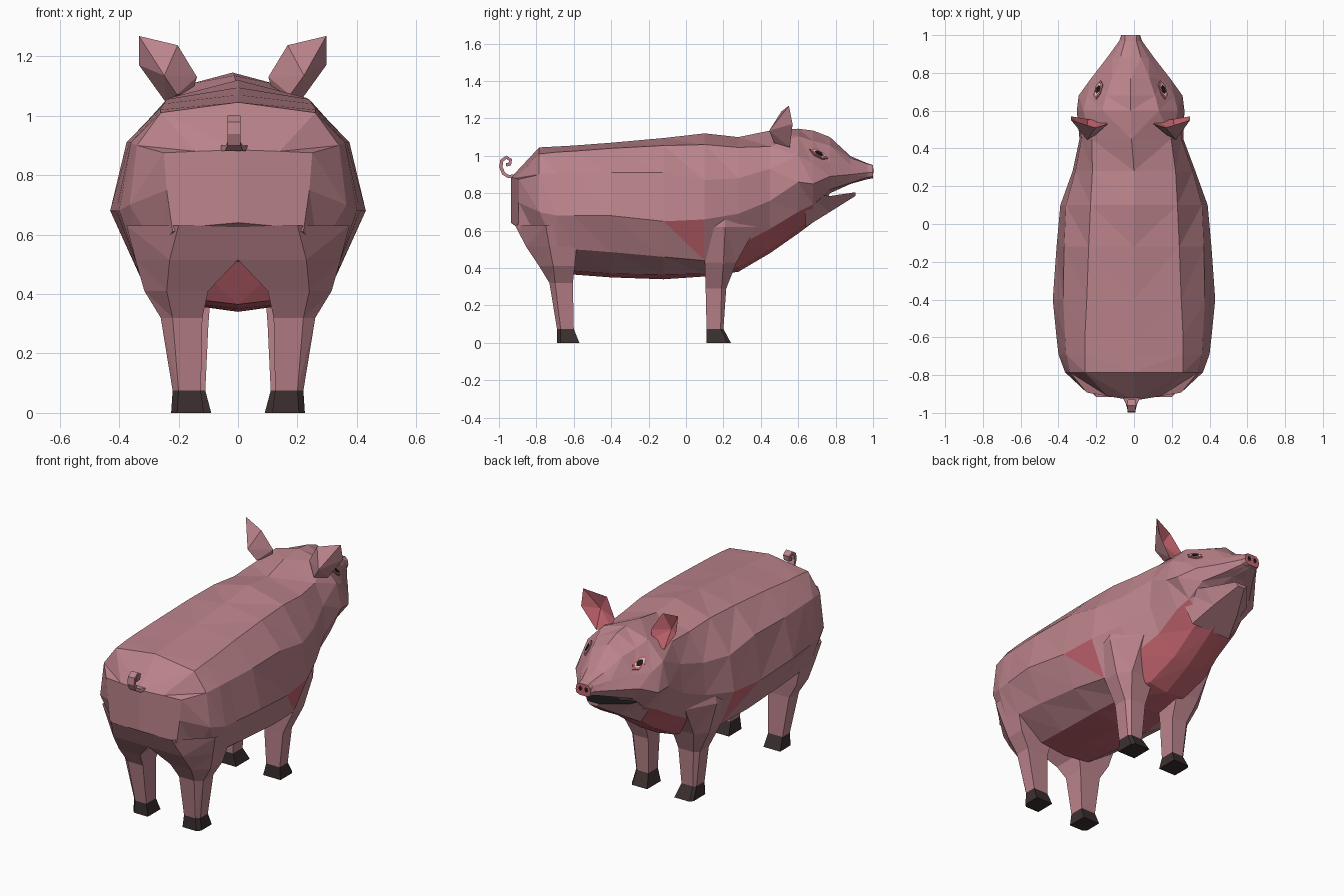
import bpy, bmesh, math
from mathutils import Vector

if "Cube" in bpy.data.objects:
    bpy.data.objects.remove(bpy.data.objects["Cube"])


def material(name, rgb):
    m = bpy.data.materials.new(name)
    m.diffuse_color = (*rgb, 1)
    m.use_nodes = True
    m.node_tree.nodes["Principled BSDF"].inputs["Base Color"].default_value = m.diffuse_color
    return m


SKIN = material("skin", (0.50, 0.23, 0.26))
RED = material("red_skin", (0.56, 0.13, 0.16))
HOOF = material("hoof", (0.045, 0.03, 0.03))
WHITE = material("eye_white", (0.7, 0.62, 0.5))
BLACK = material("black", (0.01, 0.01, 0.01))


def make(name, data, mats, mirror=True):
    """Mesh object, mirrored across x, with the head eased slightly off centre."""
    verts, faces, idx = data
    verts = [Vector(v) for v in verts]
    if mirror:
        n = len(verts)
        verts += [Vector((-v.x, v.y, v.z)) for v in verts]
        faces = faces + [tuple(i + n for i in reversed(f)) for f in faces]
        idx = idx * 2
    for v in verts:
        v.x -= 0.018 * min(1, max(0, (v.y - .3) / .2))
    me = bpy.data.meshes.new(name)
    me.from_pydata(verts, [], faces)
    for m in mats:
        me.materials.append(m)
    for p, i in zip(me.polygons, idx):
        p.material_index = i
    bm = bmesh.new()
    bm.from_mesh(me)
    bmesh.ops.remove_doubles(bm, verts=bm.verts, dist=1e-5)
    bmesh.ops.recalc_face_normals(bm, faces=bm.faces)
    bm.to_mesh(me)
    bm.free()
    ob = bpy.data.objects.new(name, me)
    bpy.context.collection.objects.link(ob)
    return ob


def loft(rings, closed, colour=lambda r, s, t: 0, caps=(), cap_colour=0):
    """Triangles between successive rings, plus optional end caps."""
    n = len(rings[0])
    verts = [v for ring in rings for v in ring]
    faces, idx = [], []
    for r in range(len(rings) - 1):
        for s in range(n if closed else n - 1):
            a, b = r * n + s, r * n + (s + 1) % n
            c, d = b + n, a + n
            faces += [(a, d, c), (a, c, b)]
            idx += [colour(r, s, 0), colour(r, s, 1)]
    for r in caps:
        faces.append(tuple(range(r * n, r * n + n)))
        idx.append(cap_colour)
    return verts, faces, idx


# Half cross-sections. Row: y, top z, five (x, z) side points, bottom z
body = [
    (-.935, .885, [(.14, .88), (.25, .875), (.24, .75), (.22, .61), (.11, .63)], .64),
    (-.785, 1.045, [(.26, 1.01), (.34, .90), (.365, .70), (.27, .54), (.15, .54)], .54),
    (-.69, 1.05, [(.26, 1.02), (.36, .91), (.40, .68), (.34, .50), (.16, .51)], .51),
    (-.60, 1.055, [(.26, 1.025), (.365, .91), (.41, .68), (.34, .50), (.17, .385)], .365),
    (-.40, 1.07, [(.25, 1.04), (.375, .91), (.43, .68), (.34, .485), (.18, .37)], .35),
    (-.12, 1.095, [(.24, 1.055), (.37, .91), (.41, .65), (.33, .46), (.18, .365)], .34),
    (.10, 1.12, [(.23, 1.06), (.36, .87), (.39, .66), (.30, .44), (.16, .37)], .355),
    (.28, 1.10, [(.22, 1.045), (.31, .88), (.325, .69), (.25, .52), (.12, .40)], .38)]
head = [
    (.45, 1.135, [(.21, 1.05), (.265, .93), (.275, .76), (.21, .61), (.10, .50)], .48),
    (.60, 1.145, [(.15, 1.105), (.25, 1.0), (.285, .86), (.21, .70), (.10, .61)], .585),
    (.68, 1.135, [(.13, 1.08), (.23, .96), (.275, .85), (.19, .74), (.09, .66)], .645),
    (.77, 1.10, [(.10, 1.055), (.165, .96), (.21, .89), (.17, .82), (.08, .80)], .80),
    (.88, .998, [(.055, .988), (.095, .95), (.125, .90), (.10, .855), (.04, .85)], .85),
    (.97, .96, [(.03, .957), (.045, .94), (.06, .91), (.05, .885), (.025, .88)], .875),
    (1.0, .95, [(.03, .95), (.045, .935), (.05, .91), (.045, .89), (.025, .88)], .88)]
rings = [[(0, y, top)] + [(px, y, pz) for px, pz in pts] + [(0, y, bottom)]
         for y, top, pts, bottom in body + head]
rings[0] = [(px, y + .17 * px, pz) for px, y, pz in rings[0]]  # rump bows outward


def body_colour(r, s, t):
    if r > 9:
        return 0
    if s == 5 and r >= 2 or s == 4 and r >= 6:
        return 1
    return int(r == 5 and s == 3 and t == 0)


skin = loft(rings, False, body_colour, caps=[14], cap_colour=1)
skin[1].extend([(0, k, k + 1) for k in range(1, 6)])  # rump fan
skin[2].extend([0] * 5)
make("body_and_head", skin, [SKIN, RED])

# Lower jaw with a dark mouth surface
jaw = [[(0, y, zt), (w, y, zt), (w * .55, y, zb), (0, y, zb)] for y, w, zt, zb in
       [(.64, .24, .80, .62), (.77, .155, .785, .70), (.905, .04, .805, .785)]]
make("lower_jaw", loft(jaw, False, lambda r, s, t: int(s == 0), caps=[2]), [SKIN, BLACK])

# Nostrils
nostril = [[(.02 + .011 * math.cos(k * math.pi / 3), y, .92 + .015 * math.sin(k * math.pi / 3))
            for k in range(6)] for y in (.985, 1.0015)]
make("nostrils", loft(nostril, True, caps=[1]), [BLACK])

# Legs: row is z, inner x, outer x, chamfer x, chamfered-end y, chamfer y, other-end y
legs = {
    "hind": [(0, .115, .225, .205, -.69, -.67, -.57), (.075, .125, .22, .20, -.69, -.67, -.60),
             (.32, .12, .26, .22, -.73, -.70, -.605), (.41, .10, .315, .24, -.785, -.71, -.595),
             (.515, .0, .345, .23, -.855, -.73, -.585), (.63, .0, .375, .20, -.915, -.75, -.58)],
    "front": [(0, .09, .205, .19, .24, .22, .11), (.075, .11, .20, .185, .20, .185, .11),
              (.29, .10, .225, .20, .215, .19, .105), (.43, .09, .295, .24, .27, .20, .10),
              (.62, .08, .35, .25, .375, .21, .09), (.80, .10, .32, .20, .40, .20, .12)]}
for name, rows in legs.items():
    rings = [[(x0, ya, z), (xm, ya, z), (x1, ym, z), (x1, yb, z), (x0, yb, z)]
             for z, x0, x1, xm, ya, ym, yb in rows]
    make(name + "_hooves", loft(rings[:2], True, caps=[0]), [HOOF])
    make(name + "_legs", loft(rings[1:], True), [SKIN])

# Ears: rim facing forward, faceted back and red hollow
rim = [(.315, .55, 1.268), (.185, .51, 1.237), (.12, .53, 1.13),
       (.135, .54, 1.08), (.225, .555, 1.045), (.315, .57, 1.17)]
ear = rim + [(.235, .445, 1.135), (.19, .47, 1.07), (.235, .50, 1.15)]
ef = [(5, 0, 6), (0, 1, 6), (1, 2, 6), (2, 7, 6), (2, 3, 7), (3, 4, 7), (4, 6, 7), (4, 5, 6)]
ei = [0] * len(ef) + [1] * 6
ef += [(k, (k + 1) % 6, 8) for k in range(6)]
make("ears", (ear, ef, ei), [SKIN, RED])

# Eyes: stacked almond plates on the cheek
n = Vector((.6, .45, .6)).normalized()
u = Vector((-.2, .9, -.4))
u = (u - n * u.dot(n)).normalized()
v = n.cross(u)
centre = Vector((.168, .708, 1.008))
for name, mat, a, b, h in [("eye_rims", RED, .056, .024, .007),
                           ("eye_whites", WHITE, .042, .015, .009),
                           ("pupils", BLACK, .026, .014, .011)]:
    almond = [(1, 0), (.5, 1), (-.5, 1), (-1, 0), (-.5, -1), (.5, -1)]
    rings = [[centre + u * (a * p) + v * (b * q) + n * d for p, q in almond] for d in (-.02, h)]
    make(name, loft(rings, True, caps=[0, 1]), [mat])

# Curly tail: flat ribbon swept along a spiral, wide at the root
path = [(-.92, .89, .045), (-.95, .89, .03), (-.975, .905, .022), (-.99, .94, .022),
        (-.985, .975, .022), (-.96, .992, .022), (-.938, .978, .02), (-.942, .955, .018),
        (-.962, .952, .015)]
rings = []
for k, (y, z, w) in enumerate(path):
    p, q = path[max(k - 1, 0)], path[min(k + 1, len(path) - 1)]
    t = Vector((0, q[0] - p[0], q[1] - p[1])).normalized()
    side = Vector((0, -t.z, t.y)) * .009
    c, wide = Vector((-.013, y, z)), Vector((w, 0, 0))
    rings.append([c + side + wide, c + side - wide, c - side - wide, c - side + wide])
make("tail", loft(rings, True, caps=[0, 8]), [SKIN], mirror=False)
